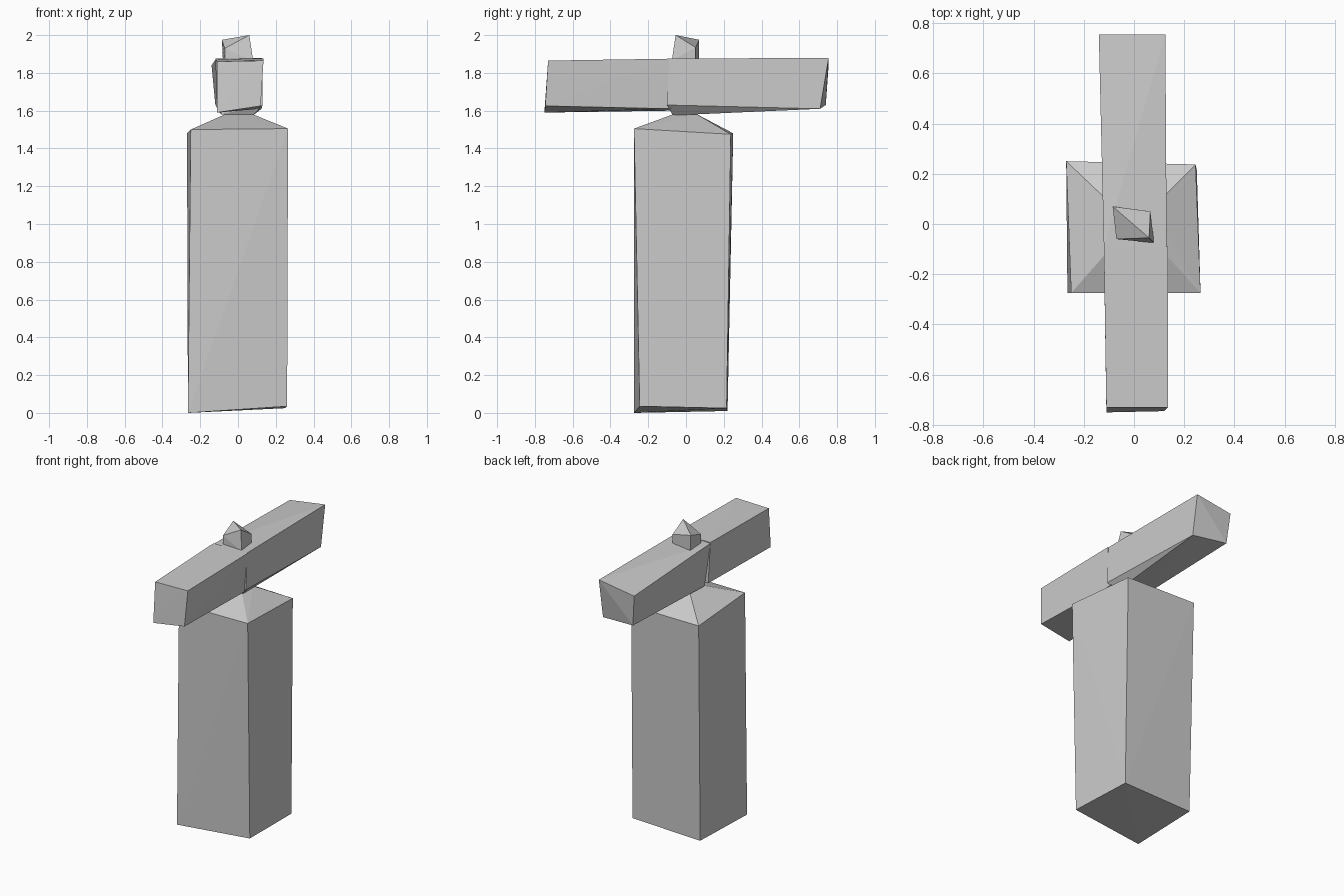
import bpy
import bmesh

if "Cube" in bpy.data.objects:
    bpy.data.objects.remove(bpy.data.objects["Cube"], do_unlink=True)

stone = bpy.data.materials.new("pale grey stone")
stone.use_nodes = True
grey = (0.6, 0.6, 0.6, 1)
stone.diffuse_color = grey
stone.node_tree.nodes["Principled BSDF"].inputs["Base Color"].default_value = grey


def rough_block(name, *rings):
    """Rough-hewn convex block wrapped around rings of corner points."""
    bm = bmesh.new()
    for ring in rings:
        for corner in ring:
            bm.verts.new(corner)
    bmesh.ops.convex_hull(bm, input=bm.verts[:])
    bmesh.ops.recalc_face_normals(bm, faces=bm.faces[:])
    mesh = bpy.data.meshes.new(name)
    bm.to_mesh(mesh)
    bm.free()
    mesh.materials.append(stone)
    obj = bpy.data.objects.new(name, mesh)
    bpy.context.collection.objects.link(obj)
    return obj


# Tall pillar: base, shoulders and small flat cap
rough_block(
    "pillar",
    [(-.265, -.275, 0), (.26, -.245, .035), (.25, .215, .025), (-.26, .22, .01)],
    [(-.25, -.275, 1.5), (.265, -.275, 1.505), (.245, .237, 1.475), (-.27, .25, 1.48)],
    [(-.07, -.07, 1.58), (.08, -.07, 1.58), (.07, .06, 1.58), (-.07, .06, 1.58)],
)

# Crossbeam, made of two blocks that meet in front of the middle
rough_block(
    "front_beam",
    [(-.11, -.75, 1.59), (.12, -.745, 1.625), (.135, -.73, 1.865), (-.11, -.73, 1.86)],
    [(-.11, -.08, 1.6), (.115, -.08, 1.61), (.135, -.09, 1.875), (-.12, -.09, 1.875)],
)
rough_block(
    "back_beam",
    [(-.09, -.07, 1.58), (.08, -.07, 1.575), (.13, -.1, 1.63), (.13, -.09, 1.875),
     (-.12, -.09, 1.87)],
    [(-.12, .74, 1.63), (.125, .71, 1.61), (.125, .755, 1.88), (-.14, .755, 1.84)],
)

# Small knob with a diagonal ridge
rough_block(
    "top_knob",
    [(-.07, -.06, 1.865), (.08, -.075, 1.865), (.065, .05, 1.865), (-.08, .07, 1.865)],
    [(-.07, -.06, 1.93), (.06, -.055, 2), (.065, .05, 1.935), (-.085, .07, 1.975)],
)
